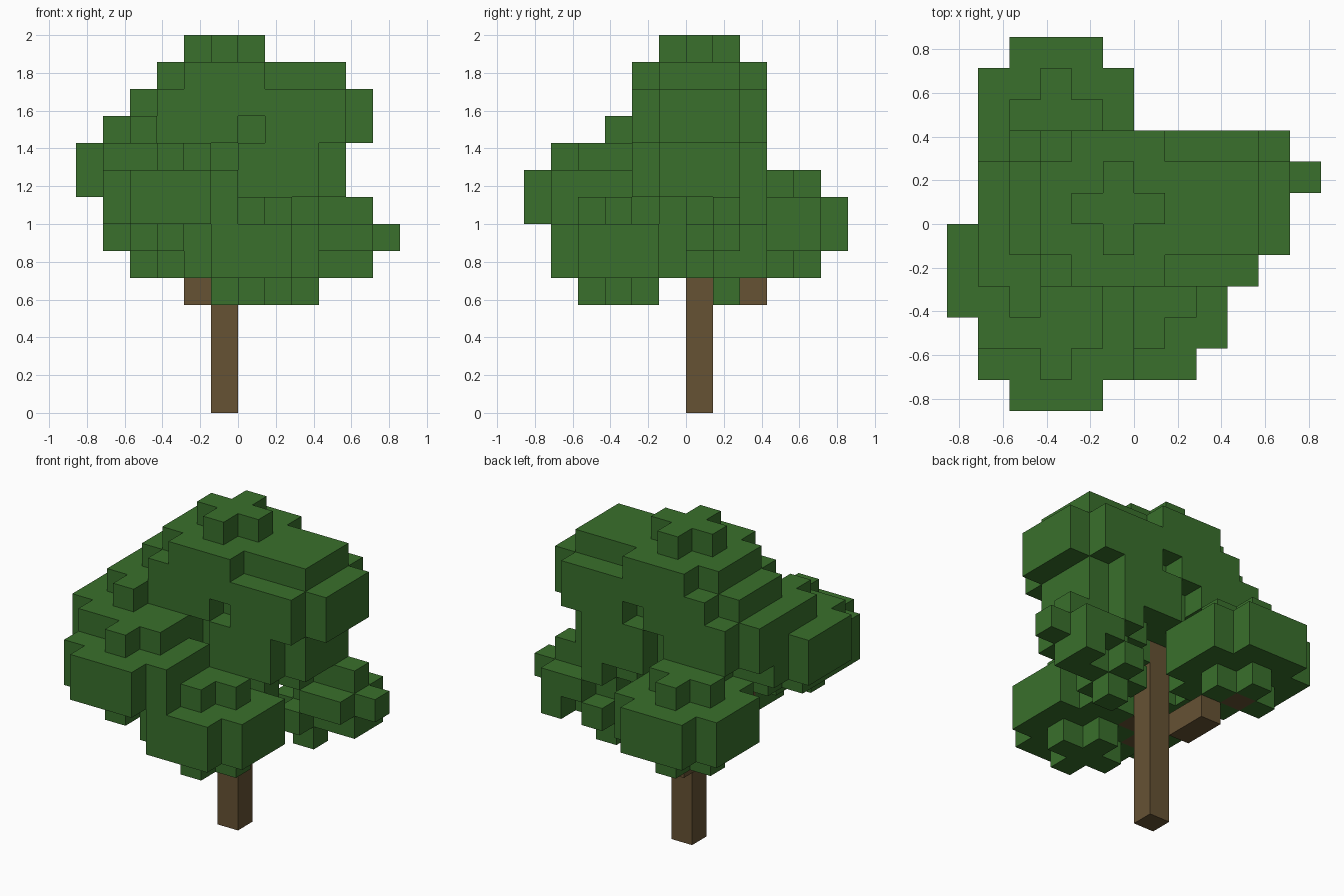
import bpy
import bmesh
import math
from mathutils import Vector

old = bpy.data.objects.get("Cube")
if old:
    bpy.data.objects.remove(old, do_unlink=True)

UNIT = 1 / 7  # edge length of one block


def material(name, rgb):
    m = bpy.data.materials.new(name)
    m.use_nodes = True
    m.diffuse_color = (*rgb, 1)
    m.node_tree.nodes["Principled BSDF"].inputs["Base Color"].default_value = (*rgb, 1)
    return m


def disc(cx, cy, z, reach):
    """Round layer of blocks: reach 1 is a plus, reach 2 a square without corners."""
    span = range(-reach, reach + 1)
    return {(cx + i, cy + j, z) for i in span for j in span
            if abs(i) + abs(j) < 2 * reach}


def cluster(cx, cy, z):
    """Leaf ball of four layers."""
    cells = set()
    for layer, reach in enumerate((1, 2, 2, 1)):
        cells |= disc(cx, cy, z + layer, reach)
    return cells


def sprig(cx, cy, cz):
    """Small three-way cross of leaves."""
    return disc(cx, cy, cz, 1) | {(cx, cy, cz - 1), (cx, cy, cz + 1)}


def box(xs, ys, zs):
    return {(x, y, z) for x in range(*xs) for y in range(*ys) for z in range(*zs)}


def branch(start, end):
    """Stepped line of blocks from the trunk to a leaf ball."""
    a, b = Vector(start), Vector(end)
    steps = int(max(abs(c) for c in b - a))
    return {tuple(math.floor(c + 0.5) for c in a.lerp(b, i / steps))
            for i in range(1, steps + 1)}


def build(name, cells, solid, mat):
    """Skin a set of blocks, keeping only the exposed sides."""
    bm = bmesh.new()
    for cell in cells:
        centre = Vector(cell) + Vector((0.5, 0.5, 0.5))
        for axis in range(3):
            for sign in (-1, 1):
                n = Vector((0, 0, 0))
                n[axis] = sign
                if tuple(int(c) for c in Vector(cell) + n) in solid:
                    continue
                u = Vector((0, 0, 0))
                u[(axis + 1) % 3] = 0.5
                v = n.cross(u)
                mid = centre + n / 2
                corners = (mid - u - v, mid + u - v, mid + u + v, mid - u + v)
                bm.faces.new([bm.verts.new(c * UNIT) for c in corners])
    bmesh.ops.remove_doubles(bm, verts=bm.verts, dist=0.001)
    mesh = bpy.data.meshes.new(name)
    bm.to_mesh(mesh)
    bm.free()
    mesh.materials.append(mat)
    obj = bpy.data.objects.new(name, mesh)
    bpy.context.scene.collection.objects.link(obj)


# Wood
trunk = box((-1, 0), (0, 1), (0, 11))
branches = branch((-1, 0, 3), (-3, 3, 5)) | branch((-1, 0, 4), (-3, -4, 6))
branches -= trunk

# Leaf balls, each given by its centre column and lowest layer
crown = {
    "top_leaves": cluster(-1, 0, 10) | cluster(-2, 0, 9),
    "upper_left_leaves": cluster(2, 0, 9) | box((1, 4), (-1, 2), (12, 13)),
    "middle_leaves": cluster(1, 0, 7),
    "upper_right_leaves": cluster(-3, 0, 8) | cluster(-4, -2, 7),
    "back_leaves": cluster(-3, 3, 5),
    "front_right_leaves": cluster(-3, -4, 6),
    "front_leaves": cluster(0, -3, 4),
    "side_sprigs": (sprig(2, 1, 5) | sprig(3, 1, 6) | sprig(4, 1, 6)
                    | sprig(2, 1, 7) | {(4, 2, 5)}),
}

wood = trunk | branches
solid = set(wood).union(*crown.values())
bark = material("bark_brown", (0.133, 0.084, 0.034))
green = material("leaf_green", (0.041, 0.162, 0.025))

build("trunk", trunk, solid, bark)
build("branches", branches, solid, bark)
used = set(wood)
for name, cells in crown.items():
    build(name, cells - used, solid, green)
    used |= cells
